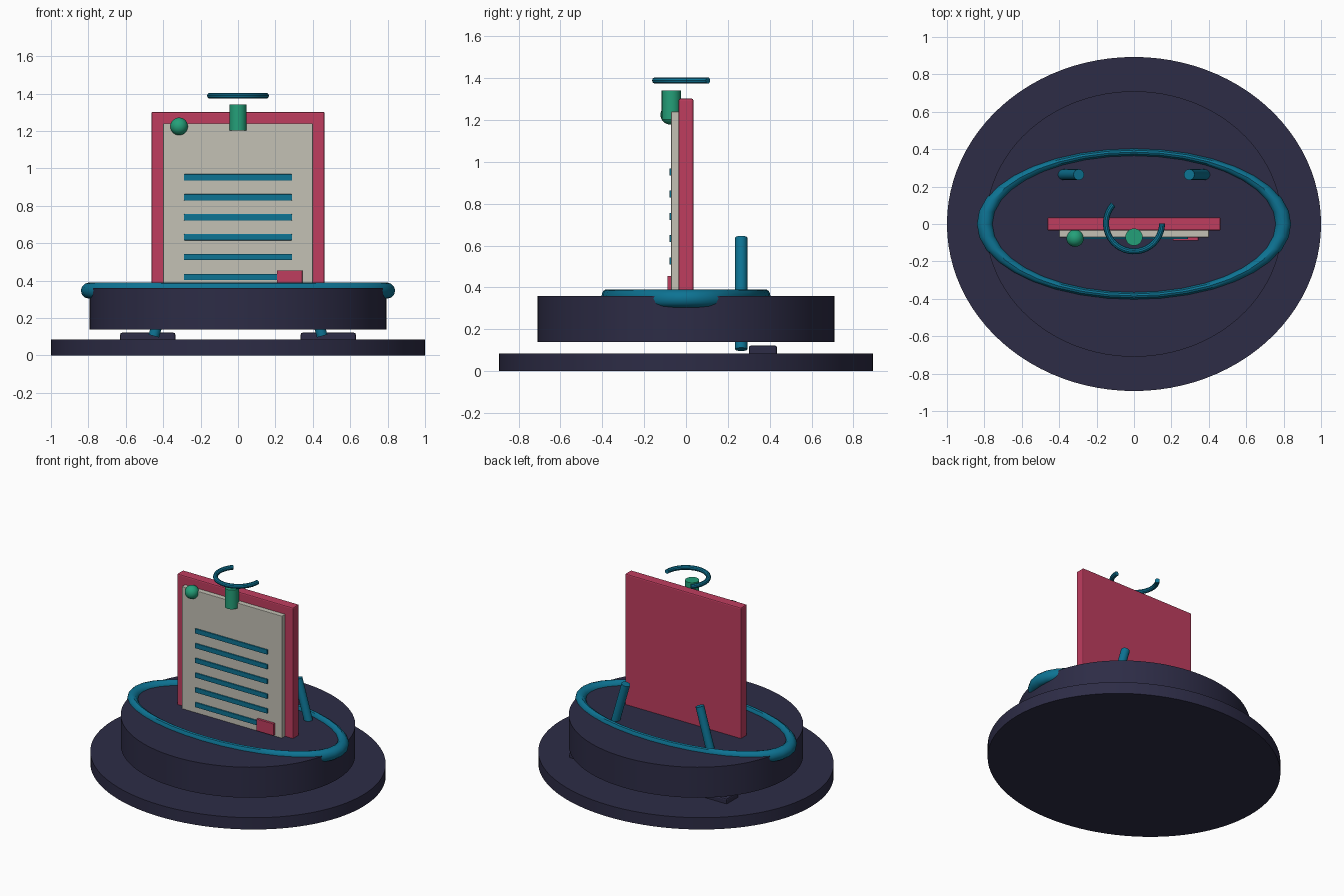
import bpy, bmesh, math
from mathutils import Vector

if "Cube" in bpy.data.objects:
    bpy.data.objects.remove(bpy.data.objects["Cube"])


def material(name, hex_rgb):
    def lin(v):
        v /= 255
        return v / 12.92 if v <= 0.04045 else ((v + 0.055) / 1.055) ** 2.4
    m = bpy.data.materials.new(name)
    m.diffuse_color = (*[lin(c) for c in bytes.fromhex(hex_rgb)], 1)
    m.use_nodes = True
    m.node_tree.nodes["Principled BSDF"].inputs["Base Color"].default_value = m.diffuse_color
    return m


NAVY = material("dark navy", "2d2c46")
TEAL = material("teal", "0d7393")
RED = material("crimson", "bf3d5f")
PAPER = material("paper", "c3c1b5")
GREEN = material("green", "24a079")


def finish(obj, name, mat, smooth=False):
    obj.name = name
    obj.data.materials.append(mat)
    if smooth:
        bpy.ops.object.select_all(action='DESELECT')
        obj.select_set(True)
        bpy.context.view_layer.objects.active = obj
        bpy.ops.object.shade_smooth_by_angle(angle=math.radians(35))
    return obj


def box(name, mat, lo, hi, bevel=0.0):
    lo, hi = Vector(lo), Vector(hi)
    bpy.ops.mesh.primitive_cube_add(size=1, location=(lo + hi) / 2)
    obj = bpy.context.object
    obj.scale = hi - lo
    bpy.ops.object.transform_apply(location=False, rotation=False, scale=True)
    if bevel:
        mod = obj.modifiers.new("bevel", 'BEVEL')
        mod.width, mod.segments = bevel, 2
    return finish(obj, name, mat)


def rod(name, mat, a, b, radius, sides=24):
    a, b = Vector(a), Vector(b)
    bpy.ops.mesh.primitive_cylinder_add(vertices=sides, radius=radius,
                                        depth=(b - a).length, location=(a + b) / 2)
    obj = bpy.context.object
    obj.rotation_euler = (b - a).to_track_quat('Z', 'Y').to_euler()
    return finish(obj, name, mat, True)


def disc(name, rx, ry, z0, z1):
    bpy.ops.mesh.primitive_cylinder_add(vertices=96, radius=1, depth=z1 - z0,
                                        location=(0, 0, (z0 + z1) / 2))
    obj = bpy.context.object
    obj.scale = (rx, ry, 1)
    bpy.ops.object.transform_apply(location=False, rotation=False, scale=True)
    return finish(obj, name, NAVY, True)


# Stacked oval plinths
disc("base_plate", 1.0, 0.893, 0, 0.085)
disc("pedestal", 0.793, 0.71, 0.14, 0.36)

# Oval ring lying half sunk in the pedestal
bpy.ops.mesh.primitive_torus_add(major_radius=0.797, minor_radius=0.043,
                                 major_segments=36, minor_segments=12,
                                 location=(0, 0, 0.347))
ring = bpy.context.object
ring.scale = (1, 0.482, 1)
bpy.ops.object.transform_apply(location=False, rotation=False, scale=True)
finish(ring, "oval_ring", TEAL, True)

# Leaning rear legs and their foot pads
for s, side in ((-1, "left"), (1, "right")):
    rod("leg_" + side, TEAL, (s * 0.45, 0.264, 0.104), (s * 0.295, 0.264, 0.638), 0.029)
    x0, x1 = sorted((s * 0.63, s * 0.335))
    box("foot_pad_" + side, NAVY, (x0, 0.30, 0.07), (x1, 0.435, 0.122), 0.01)

# Backing board and sheet
box("board", RED, (-0.463, -0.035, 0.30), (0.463, 0.035, 1.302), 0.008)
box("sheet", PAPER, (-0.40, -0.071, 0.32), (0.40, -0.03, 1.24), 0.003)

# Ruled lines
for i in range(6):
    z = 0.42 + i * 0.1064
    box(f"text_line_{i + 1}", TEAL, (-0.288, -0.08, z - 0.017), (0.288, -0.065, z + 0.017), 0.002)

# Corner tab, pin and clip post
box("corner_tab", RED, (0.209, -0.088, 0.368), (0.344, -0.068, 0.454), 0.002)
bpy.ops.mesh.primitive_uv_sphere_add(segments=24, ring_count=14, radius=0.047,
                                     location=(-0.315, -0.075, 1.225))
finish(bpy.context.object, "pin", GREEN, True)
rod("clip_post", GREEN, (0, -0.07, 1.203), (0, -0.07, 1.341), 0.046)

# Open hook ring hovering above the post: a tube swept along an arc
bm = bmesh.new()
steps, sides, R, r = 24, 10, 0.15, 0.016
loops = []
for i in range(steps + 1):
    a = math.radians(138 + 222 * i / steps)
    loops.append([bm.verts.new(((R + r * math.cos(t)) * math.cos(a),
                                0.004 + (R + r * math.cos(t)) * math.sin(a),
                                1.389 + r * math.sin(t)))
                  for t in (2 * math.pi * j / sides for j in range(sides))])
for p, q in zip(loops, loops[1:]):
    for j in range(sides):
        k = (j + 1) % sides
        bm.faces.new((p[j], q[j], q[k], p[k]))
bm.faces.new(loops[0])
bm.faces.new(loops[-1][::-1])
bmesh.ops.recalc_face_normals(bm, faces=bm.faces)
mesh = bpy.data.meshes.new("hook_ring")
bm.to_mesh(mesh)
bm.free()
hook = bpy.data.objects.new("hook_ring", mesh)
bpy.context.collection.objects.link(hook)
finish(hook, "hook_ring", TEAL, True)
